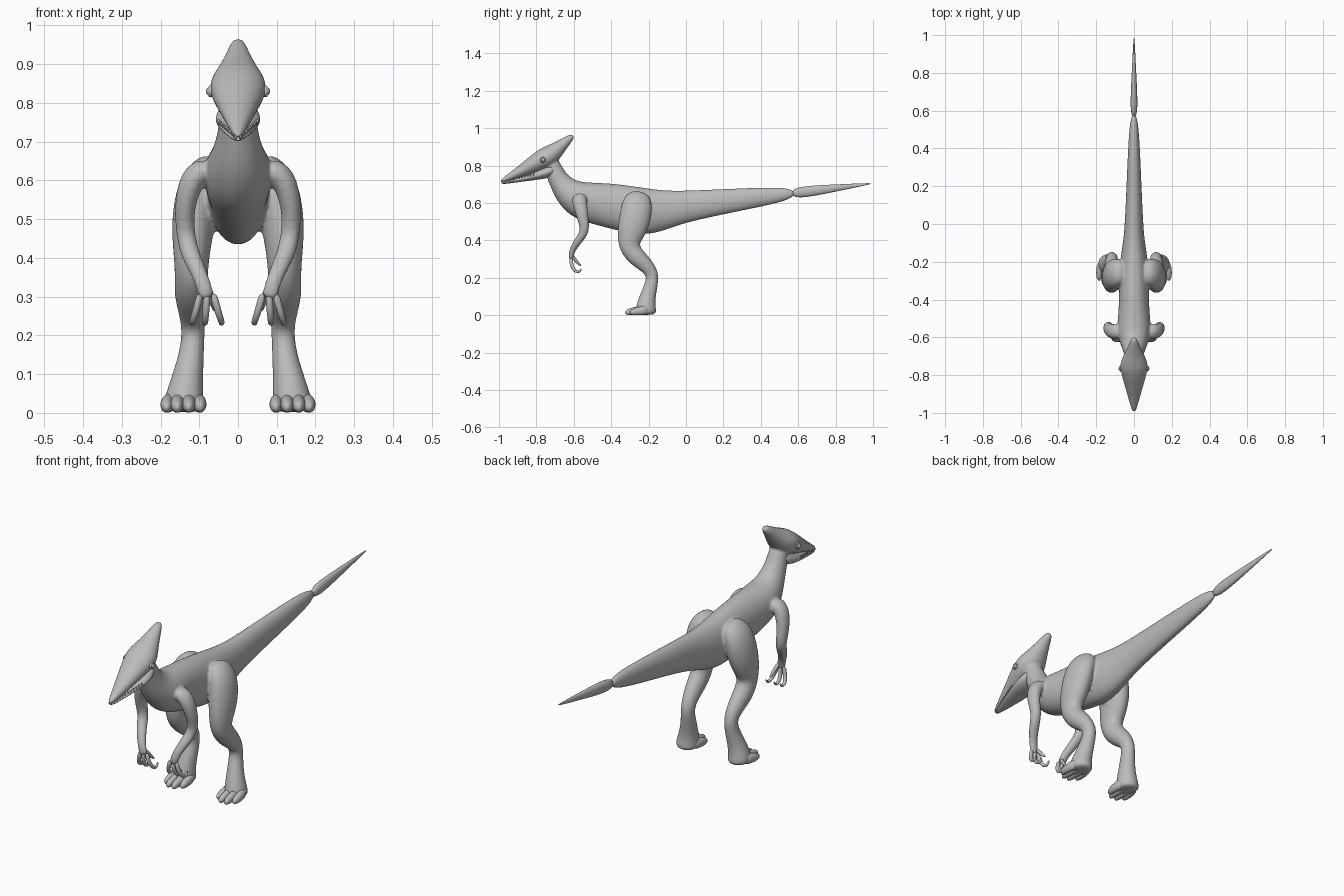
import bpy
import bmesh
import math
from mathutils import Matrix, Vector

RING_SIDES = 12
# Rings are drawn slightly large because subdivision pulls them inwards
RING_GROWTH = 1.04

default_cube = bpy.data.objects.get("Cube")
if default_cube:
    bpy.data.objects.remove(default_cube, do_unlink=True)

skin = bpy.data.materials.new("plain grey skin")
skin.use_nodes = True
skin.diffuse_color = (0.5, 0.5, 0.5, 1)
for node in skin.node_tree.nodes:
    if node.type == "BSDF_PRINCIPLED":
        node.inputs["Base Color"].default_value = skin.diffuse_color


def add_tube(bm, stations, side=1):
    """Loft oval rings along a path of (x, y, z, half width, half depth)."""
    centres = [Vector((side * s[0], s[1], s[2])) for s in stations]
    rings = []
    for i, station in enumerate(stations):
        before = centres[max(i - 1, 0)]
        after = centres[min(i + 1, len(centres) - 1)]
        tangent = (after - before).normalized()
        across = Vector((1, 0, 0))
        across = (across - tangent * across.dot(tangent)).normalized()
        upward = tangent.cross(across)
        ring = []
        for k in range(RING_SIDES):
            angle = math.tau * k / RING_SIDES
            offset = (across * math.cos(angle) * station[3]
                      + upward * math.sin(angle) * station[4])
            ring.append(bm.verts.new(centres[i] + offset * RING_GROWTH))
        rings.append(ring)
    for lower, upper in zip(rings, rings[1:]):
        for k in range(RING_SIDES):
            n = (k + 1) % RING_SIDES
            bm.faces.new((lower[k], lower[n], upper[n], upper[k]))
    bm.faces.new(rings[0])
    bm.faces.new(rings[-1])


def finish(name, bm):
    """Turn a bmesh into a smooth, coloured object."""
    bmesh.ops.recalc_face_normals(bm, faces=bm.faces[:])
    for face in bm.faces:
        face.smooth = True
    mesh = bpy.data.meshes.new(name)
    bm.to_mesh(mesh)
    bm.free()
    mesh.materials.append(skin)
    part = bpy.data.objects.new(name, mesh)
    bpy.context.scene.collection.objects.link(part)
    return part


def round_part(name, tubes, side=1):
    """Make one subdivided object from one or more tubes."""
    bm = bmesh.new()
    for stations in tubes:
        add_tube(bm, stations, side)
    part = finish(name, bm)
    subdivision = part.modifiers.new("rounding", "SUBSURF")
    subdivision.levels = subdivision.render_levels = 2
    return part


def on_centre(profile):
    return [(0, *station) for station in profile]


# Trunk from the tail forward, then up the neck
trunk = on_centre([
    (.6, .655, .022, .034), (.3, .62, .036, .06), (0, .582, .048, .083),
    (-.1, .565, .058, .103), (-.2, .552, .075, .125), (-.3, .565, .08, .126),
    (-.4, .585, .078, .12), (-.5, .6, .086, .11), (-.58, .62, .09, .1),
    (-.64, .665, .068, .075), (-.68, .72, .052, .054),
    (-.71, .78, .046, .048), (-.73, .84, .04, .04)])

# Upper beak, skull and swept back crest
skull = on_centre([
    (-1, .71, .01, .009), (-.9, .76, .036, .027), (-.8, .815, .066, .05),
    (-.74, .845, .078, .06), (-.69, .885, .05, .042),
    (-.64, .93, .028, .025), (-.6, .963, .015, .014)])

# Arm from shoulder to palm
arm = [
    (.07, -.57, .64, .03, .04), (.12, -.57, .61, .035, .04),
    (.14, -.555, .53, .026, .032), (.135, -.535, .45, .024, .024),
    (.12, -.575, .4, .025, .022), (.09, -.615, .34, .018, .015),
    (.08, -.615, .29, .025, .012)]

# Leg from hip to heel
leg = [
    (.06, -.25, .66, .03, .05), (.1, -.26, .6, .055, .085),
    (.115, -.275, .5, .058, .085), (.12, -.3, .42, .048, .07),
    (.12, -.305, .36, .042, .055), (.122, -.265, .31, .044, .05),
    (.118, -.205, .26, .035, .04), (.115, -.175, .21, .029, .034),
    (.12, -.19, .15, .032, .036), (.132, -.21, .08, .042, .045),
    (.14, -.215, .03, .052, .056), (.14, -.215, 0, .052, .056)]

# Body with its limbs blended into one skin
bm = bmesh.new()
add_tube(bm, trunk)
add_tube(bm, skull)
for side in (-1, 1):
    add_tube(bm, arm, side)
    add_tube(bm, leg, side)
body = finish("body", bm)
rounding = body.modifiers.new("rounding", "SUBSURF")
rounding.levels = rounding.render_levels = 2
fuse = body.modifiers.new("fuse", "REMESH")
fuse.mode = "VOXEL"
fuse.voxel_size = 0.006
fuse.use_smooth_shade = True
blend = body.modifiers.new("blend", "SMOOTH")
blend.factor = 0.5
blend.iterations = 5

# Slender end of the tail
round_part("tail_tip", [on_centre([
    (.55, .649, .0245, .039), (.8, .68, .012, .019),
    (1, .705, .002, .003)])])

# Lower jaw
round_part("lower_jaw", [on_centre([
    (-.99, .703, .01, .005), (-.9, .722, .033, .011), (-.8, .745, .056, .022),
    (-.74, .765, .06, .034), (-.69, .79, .04, .03)])])

# Row of small teeth along both edges of the beak
bm = bmesh.new()
for side in (-1, 1):
    for i in range(12):
        t = i / 11
        place = Vector((side * (.006 + .044 * t), -.985 + .17 * t,
                        .71 + .04 * t))
        bmesh.ops.create_cone(
            bm, cap_ends=True, segments=6, radius1=.001, radius2=.004,
            depth=.014, matrix=Matrix.Translation(place))
finish("teeth", bm)

for side, label in ((-1, "right"), (1, "left")):
    # Eyeball sitting in a raised lid
    eye_place = Matrix.Translation((side * .072, -.765, .83))
    bm = bmesh.new()
    bmesh.ops.create_uvsphere(bm, u_segments=16, v_segments=10, radius=.011,
                              matrix=eye_place)
    finish(label + "_eye", bm)
    lid = []
    for i in range(13):
        a = math.tau * i / 12
        lid.append((.07, -.765 + .012 * math.cos(a), .83 + .012 * math.sin(a),
                    .006, .004))
    round_part(label + "_eyelid", [lid], side)

    # Three splayed, curled fingers and a thumb
    fingers = []
    for root, tip in ((.064, .042), (.08, .085), (.097, .118)):
        middle = (root + tip) / 2
        fingers.append([
            (root, -.615, .31, .01, .01), (middle, -.613, .265, .009, .01),
            (tip, -.595, .235, .008, .009), (tip, -.57, .228, .007, .007),
            (tip, -.557, .25, .003, .003)])
    fingers.append([
        (.075, -.61, .32, .01, .01), (.065, -.585, .285, .009, .009),
        (.06, -.56, .262, .004, .004)])
    round_part(label + "_fingers", fingers, side)

    # Short blunt toes fanning forward
    toes = []
    for root, tip, reach in ((.105, .098, -.3), (.128, .127, -.325),
                             (.153, .157, -.325), (.172, .184, -.3)):
        toes.append([
            (root, -.2, .03, .02, .028), (tip, reach + .05, .022, .018, .022),
            (tip, reach + .015, .017, .015, .017),
            (tip, reach, .01, .005, .007)])
    round_part(label + "_toes", toes, side)
